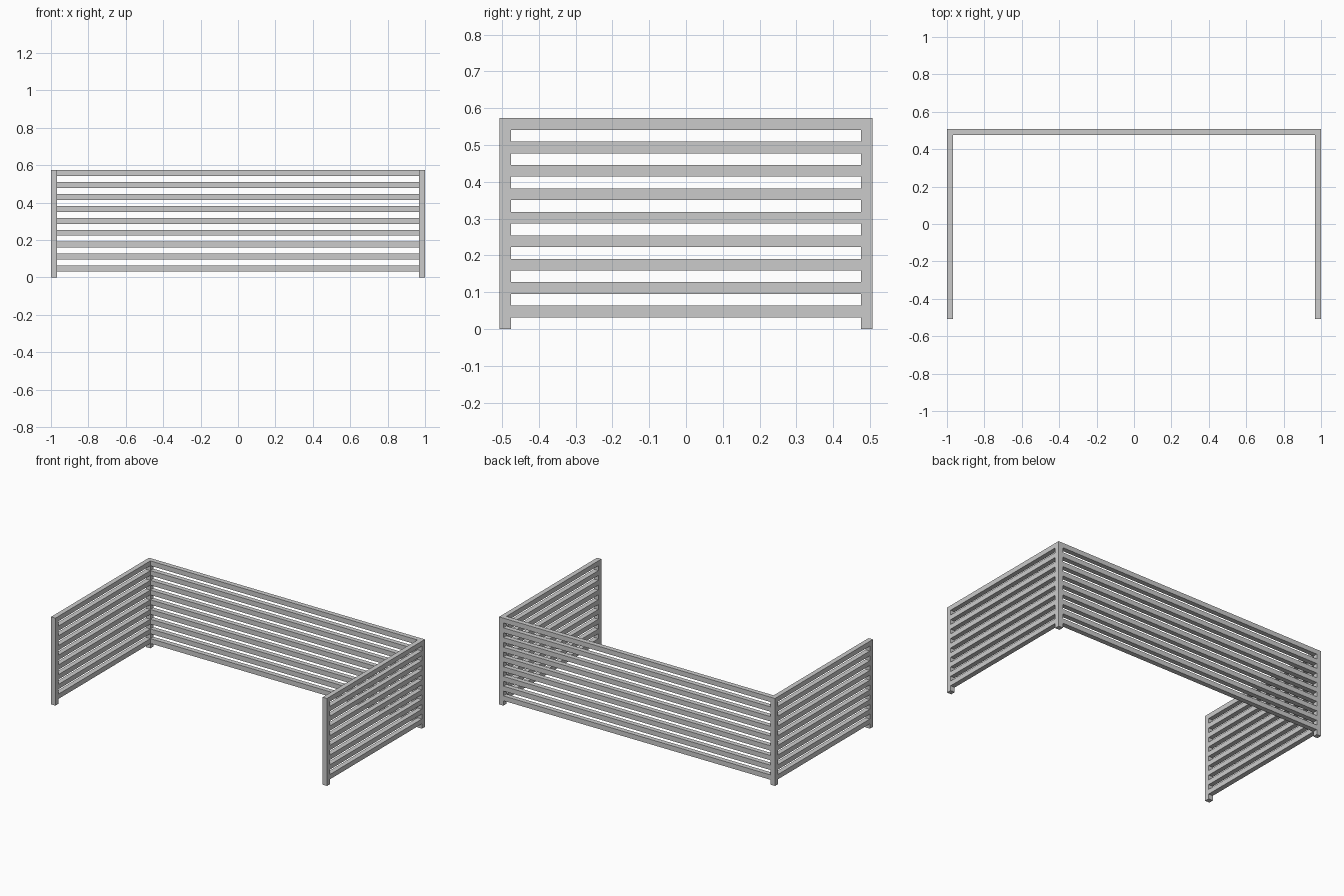
import bpy

if "Cube" in bpy.data.objects:
    bpy.data.objects.remove(bpy.data.objects["Cube"])

H = 0.573            # overall height
HX, HY = 1.0, 0.507  # half extents
T = 0.0318           # square bar thickness
N = 9                # slats per side
PITCH = H / N


def box(name, lo, hi):
    bpy.ops.mesh.primitive_cube_add(size=1, location=[(a + b) / 2 for a, b in zip(lo, hi)])
    ob = bpy.context.object
    ob.name = name
    ob.scale = [b - a for a, b in zip(lo, hi)]
    bpy.ops.object.transform_apply(location=False, rotation=False, scale=True)
    return ob


# Corner posts and side slats, left and right
for side, x in (("left", -HX), ("right", HX - T)):
    box(f"{side}_front_post", (x, -HY, 0), (x + T, -HY + T, H))
    box(f"{side}_back_post", (x, HY - T, 0), (x + T, HY, H))
    for i in range(N):
        top = (i + 1) * PITCH
        box(f"{side}_slat_{i + 1}", (x, -HY + T, top - T), (x + T, HY - T, top))

# Long back slats
for i in range(N):
    top = (i + 1) * PITCH
    box(f"back_slat_{i + 1}", (-HX + T, HY - T, top - T), (HX - T, HY, top))
